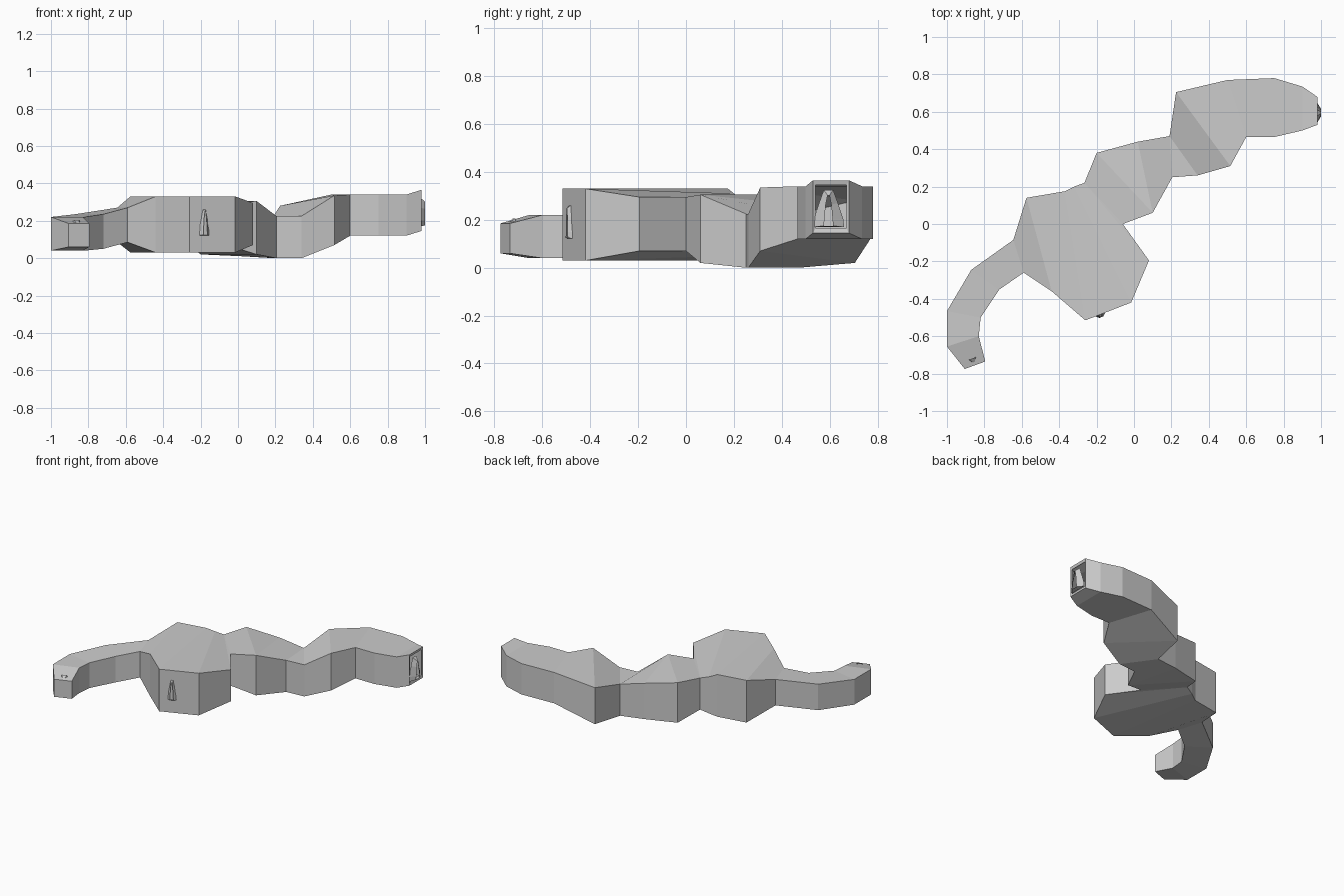
import bpy, bmesh, math
from mathutils import Vector

if "Cube" in bpy.data.objects:
    bpy.data.objects.remove(bpy.data.objects["Cube"])


def finish(bm, name):
    bmesh.ops.remove_doubles(bm, verts=bm.verts, dist=0.0005)
    bmesh.ops.recalc_face_normals(bm, faces=bm.faces)
    mesh = bpy.data.meshes.new(name)
    bm.to_mesh(mesh)
    bm.free()
    obj = bpy.data.objects.new(name, mesh)
    bpy.context.collection.objects.link(obj)
    return obj


# Tunnel cross-sections: left x, y | right x, y | bottom z, top z
sections = [
    (-.905, -.775, -.795, -.735, .06, .185),
    (-1, -.655, -.83, -.60, .04, .22),
    (-1, -.465, -.82, -.50, .04, .22),
    (-.87, -.245, -.72, -.35, .05, .235),
    (-.645, -.085, -.59, -.26, .085, .27),
    (-.575, .14, -.44, -.36, .03, .33),
    (-.37, .175, -.26, -.515, .03, .33),
    (-.32, .20, -.015, -.42, .03, .33),
    (-.265, .22, .08, -.195, .07, .295),
    (-.265, .22, -.06, 0, .07, .295),
    (-.20, .38, .10, .06, .02, .305),
    (.02, .44, .10, .06, .02, .305),
    (.19, .47, .205, .25, 0, .225),
    (.19, .47, .34, .26, 0, .225),
    (.225, .705, .515, .31, .02, .28),
    (.50, .77, .60, .465, .12, .34),
    (.75, .78, .75, .465, .12, .34),
    (.90, .735, .90, .50, .12, .34),
    (.98, .68, .98, .53, .145, .365),
    (.975, .67, .975, .54, .165, .345),
]


# Winding tunnel and its chamber, closed at the tail and open at the mouth
bm = bmesh.new()
rings = []
for i, (lx, ly, rx, ry, b, t) in enumerate(sections):
    rb, rt = (.07, .335) if i == 14 else (b, t)
    lb, lt = (.05, .31) if i == 7 else (.01, .265) if i == 11 else (b, t)
    rings.append([bm.verts.new(p) for p in
                  ((lx, ly, lb), (rx, ry, rb), (rx, ry, rt), (lx, ly, lt))])
for a, b in zip(rings, rings[1:]):
    for k in range(4):
        n = (k + 1) % 4
        bm.faces.new((a[k], a[n], b[n], b[k]))
bm.faces.new(rings[0])
finish(bm, "tunnel_shell")


# Pointed entrance arch: flared outer rim joined to a narrow inner opening
def entrance(name, centre, angle, width, height):
    out = Vector((math.cos(angle), math.sin(angle), 0))
    side = Vector((-out.y, out.x, 0))
    outer = [(-.5, 0), (-.48, .2), (-.3, .65), (-.15, 1),
             (.15, 1), (.3, .65), (.48, .2), (.5, 0)]
    inner = [(-.15, .03), (-.13, .2), (-.09, .6), (-.03, .85),
             (.03, .85), (.09, .6), (.13, .2), (.15, .03)]
    bm = bmesh.new()

    def row(points, depth):
        return [bm.verts.new(Vector(centre) + side * u * width + out * depth
                             + Vector((0, 0, v * height))) for u, v in points]
    a, b = row(outer, -.012), row(inner, .015)
    for i in range(7):
        bm.faces.new((a[i], a[i + 1], b[i + 1], b[i]))
    bm.faces.new((a[7], a[0], b[0], b[7]))
    finish(bm, name)


front = math.atan2(-.93, .36)
entrance("mouth_entrance", (.985, .595, .17), 0, .13, .155)
entrance("chamber_entrance", (-.18, -.484, .12), front, .08, .15)
entrance("tail_entrance", (-.86, -.73, .07), front, .11, .135)
